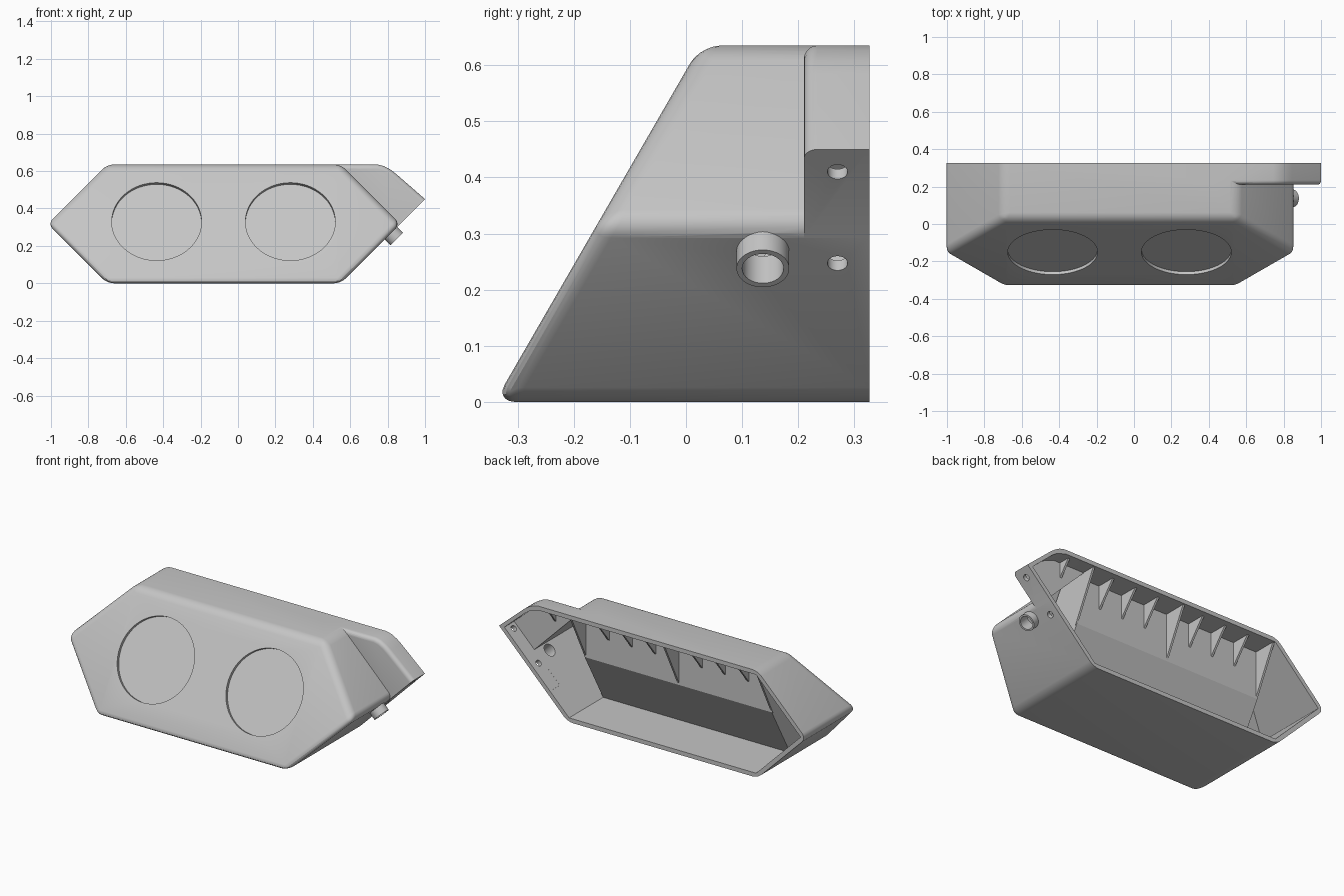
import bpy, bmesh, math
from mathutils import Vector

cube = bpy.data.objects.get("Cube")
if cube:
    bpy.data.objects.remove(cube, do_unlink=True)

grey = bpy.data.materials.new("light grey plastic")
grey.use_nodes = True
grey.diffuse_color = (0.56, 0.56, 0.56, 1)
grey.node_tree.nodes["Principled BSDF"].inputs["Base Color"].default_value = grey.diffuse_color

BACK, HEIGHT, MID_X, WALL = 0.327, 0.635, -0.075, 0.025
SLOPE = math.tan(math.radians(30))


def slant(z):
    """Depth of the sloping front at a height."""
    return -0.341 + SLOPE * z


def loft(name, ring_a, ring_b, bevel_rule=None, width=0.0):
    """Solid between two matching rings, with chosen edges rounded."""
    bm = bmesh.new()
    a = [bm.verts.new(p) for p in ring_a]
    b = [bm.verts.new(p) for p in ring_b]
    bm.faces.new(a)
    bm.faces.new(b[::-1])
    for i in range(len(a)):
        j = (i + 1) % len(a)
        bm.faces.new((a[j], a[i], b[i], b[j]))
    bmesh.ops.recalc_face_normals(bm, faces=bm.faces)
    if bevel_rule:
        edges = [e for e in bm.edges if bevel_rule(*(v.co for v in e.verts))]
        bmesh.ops.bevel(bm, geom=edges, offset=width, offset_type='OFFSET',
                        segments=5, profile=0.5, affect='EDGES', clamp_overlap=True)
    mesh = bpy.data.meshes.new(name)
    bm.to_mesh(mesh)
    bm.free()
    mesh.materials.append(grey)
    obj = bpy.data.objects.new(name, mesh)
    bpy.context.collection.objects.link(obj)
    return obj


def along_x(name, pts, x0, x1):
    return loft(name, [(x0, y, z) for y, z in pts], [(x1, y, z) for y, z in pts])


def along_y(name, pts, y0, y1, *bevel):
    return loft(name, [(x, y0, z) for x, z in pts], [(x, y1, z) for x, z in pts], *bevel)


def rod(name, start, end, radius, sides=48):
    start, end = Vector(start), Vector(end)
    turn = (end - start).to_track_quat('Z', 'Y')
    circle = [turn @ Vector((radius * math.cos(t), radius * math.sin(t), 0))
              for t in (math.tau * i / sides for i in range(sides))]
    return loft(name, [start + p for p in circle], [end + p for p in circle])


def shell_solid(name, inset, back, *bevel):
    """Six-sided prism with a sloping front."""
    half, flat = HEIGHT / 2 - inset, 0.625 - inset * math.tan(math.pi / 8)
    mid = HEIGHT / 2
    tip = flat + half
    hexagon = [(-tip, 0), (-flat, half), (flat, half), (tip, 0), (flat, -half), (-flat, -half)]
    hexagon = [(MID_X + x, mid + z) for x, z in hexagon]
    shift = inset / math.cos(math.radians(30))
    return loft(name, [(x, slant(z) + shift, z) for x, z in hexagon],
                [(x, back, z) for x, z in hexagon], *bevel)


def combine(target, tool, operation):
    mod = target.modifiers.new(operation.lower(), 'BOOLEAN')
    mod.operation, mod.object, mod.solver = operation, tool, 'EXACT'
    bpy.context.view_layer.objects.active = target
    bpy.ops.object.modifier_apply(modifier=mod.name)
    bpy.data.objects.remove(tool, do_unlink=True)


# Outer housing with rounded edges, open side left sharp
housing = shell_solid("housing", 0, BACK,
                      lambda p, q: min(p.y, q.y) < BACK - 0.01, 0.036)

# Side mounting flange
flange_pts = [(0.4, 0.15), (0.4, HEIGHT), (0.745, HEIGHT), (0.78, 0.627), (0.815, 0.608),
              (0.845, 0.585), (1.0, 0.45), (0.7, 0.15)]
flange = along_y("flange", flange_pts, 0.21, BACK,
                 lambda p, q: max(p.y, q.y) < 0.22 and min(p.z, q.z) > 0.44
                 and max(p.x, q.x) > 0.5, 0.024)
combine(housing, flange, 'UNION')


def on_side(y, z, out):
    """Point at a distance outside the lower sloping side."""
    d = out / math.sqrt(2)
    return (z + 0.55 + d, y, z - d)


# Cable nozzle body
combine(housing, rod("nozzle", on_side(0.137, 0.268, -0.015),
                     on_side(0.137, 0.268, 0.043), 0.047), 'UNION')

# Hollow interior of housing and flange
combine(housing, shell_solid("cavity", WALL, 0.4), 'DIFFERENCE')
inner_pts = [(0.4, 0.15), (0.4, 0.61), (0.74, 0.61), (0.8, 0.59), (0.83, 0.57),
             (0.965, 0.45), (0.665, 0.15)]
combine(housing, along_y("flange_cavity", inner_pts, 0.235, 0.4), 'DIFFERENCE')

# Nozzle bore and two screw holes
for y, z, radius in ((0.137, 0.268, 0.037), (0.27, 0.41, 0.018), (0.27, 0.247, 0.018)):
    combine(housing, rod("bore", on_side(y, z, -0.06), on_side(y, z, 0.08), radius, 32),
            'DIFFERENCE')

# Round recesses in the sloping front
normal = Vector((0, -math.cos(math.radians(30)), 0.5))
for x in (-0.435, 0.28):
    centre = Vector((x, slant(0.33), 0.33))
    combine(housing, rod("recess", centre - normal * 0.018, centre + normal * 0.1, 0.24, 96),
            'DIFFERENCE')

# Inner back panel, sloping below and upright above
panel_pts = [(-0.29, 0.012), (0.0, 0.012), (0.18, 0.33), (0.18, 0.62), (0.06, 0.62)]
along_x("inner_panel", panel_pts, -0.69, 0.54)

# Stiffening ribs under the top, every fourth one larger
for i in range(9):
    x = MID_X + 0.153 * (i - 4)
    reach, low = (0.318, 0.32) if i % 4 == 0 else (0.295, 0.46)
    along_x("rib", [(0.17, 0.615), (reach, 0.615), (0.17, low)], x - 0.006, x + 0.006)
along_x("flange_rib", [(0.225, 0.615), (0.305, 0.615), (0.225, 0.51)], 0.69, 0.702)

# Smooth rounded edges, keep corners crisp
bpy.ops.object.select_all(action='DESELECT')
housing.select_set(True)
bpy.context.view_layer.objects.active = housing
bpy.ops.object.shade_smooth_by_angle(angle=math.radians(25))
